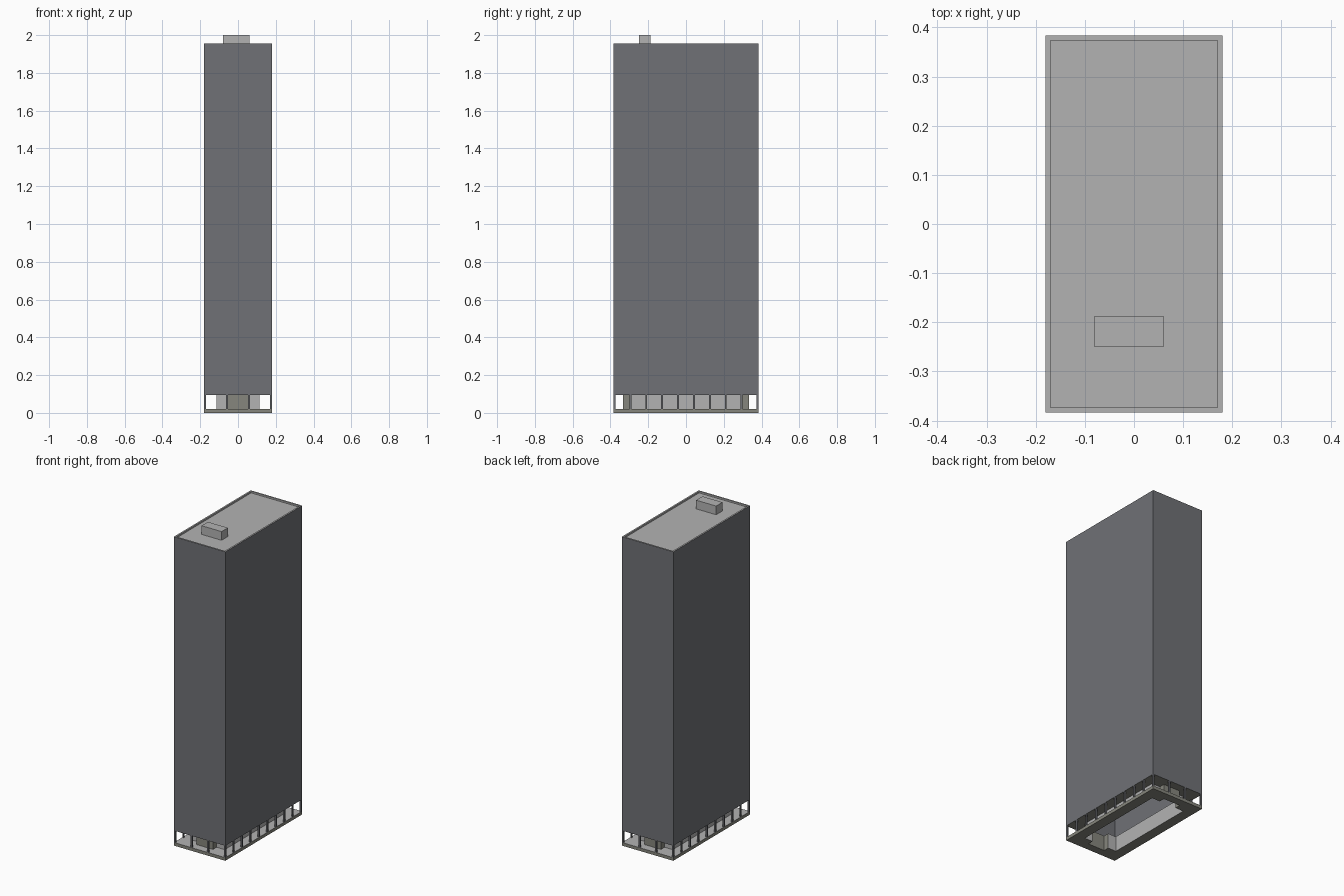
import bpy
import bmesh

cube = bpy.data.objects.get("Cube")
if cube:
    bpy.data.objects.remove(cube, do_unlink=True)


def material(name, rgb):
    m = bpy.data.materials.new(name)
    m.use_nodes = True
    m.diffuse_color = (*rgb, 1)
    m.node_tree.nodes["Principled BSDF"].inputs["Base Color"].default_value = (*rgb, 1)
    return m


slate = material("slate facade", (0.16, 0.165, 0.18))
pale = material("pale grey", (0.45, 0.45, 0.45))
stone = material("olive stone", (0.24, 0.24, 0.205))

W, D = 0.18, 0.384             # half width and half depth
GROUND, SOFFIT, TOP = 0.02, 0.095, 1.955
CX, CY, VX, VY = 0.115, 0.297, 0.058, 0.333   # lobby core and vestibules


def finish(name, bm, *mats):
    mesh = bpy.data.meshes.new(name)
    bm.to_mesh(mesh)
    bm.free()
    for m in mats:
        mesh.materials.append(m)
    ob = bpy.data.objects.new(name, mesh)
    bpy.context.collection.objects.link(ob)
    return ob


def box(name, lo, hi, mat):
    bm = bmesh.new()
    bmesh.ops.create_cube(bm, size=1)
    for v in bm.verts:
        v.co = [(a + b) / 2 + c * (b - a) for a, b, c in zip(lo, hi, v.co)]
    return finish(name, bm, mat)


def rect(x, y):
    return [(-x, -y), (x, -y), (x, y), (-x, y)]


def loop(bm, outline, z):
    return [bm.verts.new((x, y, z)) for x, y in outline]


def walls(bm, low, high):
    n = len(low)
    return [bm.faces.new((low[i], low[(i + 1) % n], high[(i + 1) % n], high[i]))
            for i in range(n)]


def ring(bm, z, up):
    """Flat plate between the building edge and the lobby outline."""
    edges = []
    for outline in (rect(W, D), lobby):
        vs = loop(bm, outline, z)
        edges += [bm.edges.new((vs[i - 1], vs[i])) for i in range(len(vs))]
    made = bmesh.ops.triangle_fill(bm, edges=edges, use_beauty=True)["geom"]
    faces = [f for f in made if isinstance(f, bmesh.types.BMFace)]
    for f in faces:
        f.normal_update()
        if (f.normal.z > 0) != up:
            f.normal_flip()
    return faces


# Lobby outline: a long room with a narrow vestibule at each end
lobby = [(-VX, -VY), (VX, -VY), (VX, -CY), (CX, -CY), (CX, CY), (VX, CY),
         (VX, VY), (-VX, VY), (-VX, CY), (-CX, CY), (-CX, -CY), (-VX, -CY)]

# Tower shell with a shallow parapet around the roof
bm = bmesh.new()
base, rim = loop(bm, rect(W, D), SOFFIT), loop(bm, rect(W, D), TOP)
inner = loop(bm, rect(W - 0.01, D - 0.01), TOP)
deck = loop(bm, rect(W - 0.01, D - 0.01), TOP - 0.01)
walls(bm, base, rim)
for f in walls(bm, rim, inner) + walls(bm, inner, deck) + [bm.faces.new(deck)]:
    f.material_index = 1
finish("tower", bm, slate, pale)

# Underside of the tower, open above the lobby
bm = bmesh.new()
ring(bm, SOFFIT, False)
finish("soffit", bm, stone)

# Ground slab with pale paving on top
bm = bmesh.new()
walls(bm, loop(bm, rect(W, D), 0), loop(bm, rect(W, D), GROUND))
ring(bm, 0, False)
for f in ring(bm, GROUND, True):
    f.material_index = 1
finish("ground_slab", bm, stone, pale)

# Lobby walls: stone vestibules, pale panels elsewhere
bm = bmesh.new()
for f in walls(bm, loop(bm, lobby, 0), loop(bm, lobby, SOFFIT)):
    f.material_index = 0 if abs(f.calc_center_median().y) > CY + 0.01 else 1
finish("lobby_walls", bm, stone, pale)

# Perimeter columns
H = 0.005
ex, ey = W - H, D - H
spots = [(s * ex, -ey + 2 * ey * k / 9) for s in (-1, 1) for k in range(10)]
spots += [(s * ex / 3, t * ey) for s in (-1, 1) for t in (-1, 1)]
for i, (x, y) in enumerate(spots):
    box(f"column_{i + 1}", (x - H, y - H, GROUND), (x + H, y + H, SOFFIT), slate)

# Rooftop plant room
box("plant_room", (-0.08, -0.25, TOP - 0.01), (0.06, -0.187, 2.0), pale)
